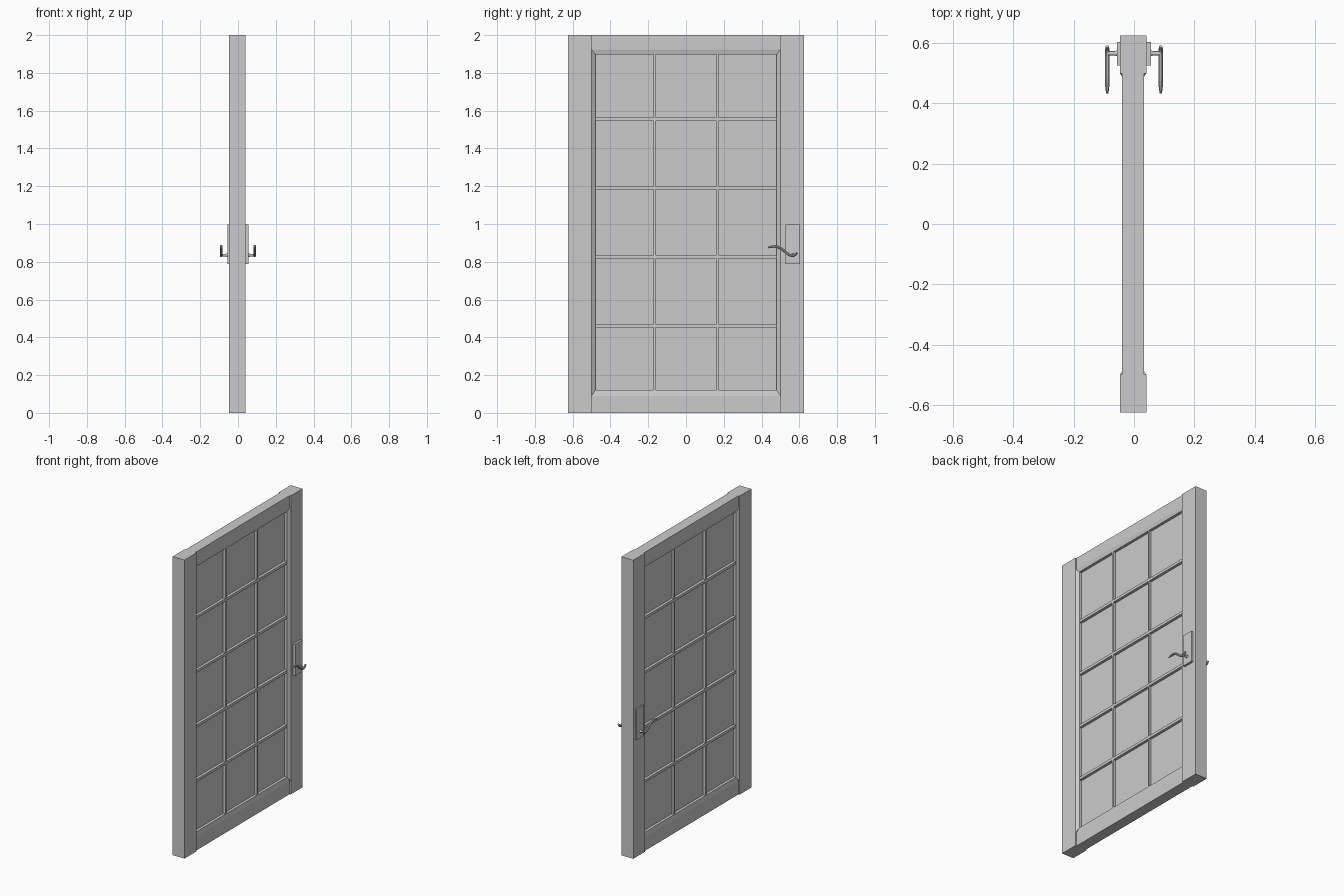
import bpy, bmesh, math
from mathutils import Vector

if "Cube" in bpy.data.objects:
    bpy.data.objects.remove(bpy.data.objects["Cube"])

CX = -0.003          # centre plane of the door leaf
STILE, RAIL, BAR, PANE = 0.044, 0.036, 0.03, 0.012   # half thicknesses
Y_IN = 0.48
Z_LO, Z_HI = 0.12, 1.898


def hull(name, pts):
    """Convex solid around a few points."""
    bm = bmesh.new()
    for p in pts:
        bm.verts.new(p)
    bmesh.ops.convex_hull(bm, input=bm.verts)
    bmesh.ops.dissolve_limit(bm, angle_limit=0.001, verts=bm.verts, edges=bm.edges)
    bmesh.ops.recalc_face_normals(bm, faces=bm.faces)
    me = bpy.data.meshes.new(name)
    bm.to_mesh(me)
    bm.free()
    ob = bpy.data.objects.new(name, me)
    bpy.context.collection.objects.link(ob)
    return ob


def box(name, x0, x1, y0, y1, z0, z1):
    return hull(name, [(x, y, z) for x in (x0, x1) for y in (y0, y1) for z in (z0, z1)])


def slab(name, half, y0, y1, z0, z1):
    return box(name, CX - half, CX + half, y0, y1, z0, z1)


def bead(name, outer, inner, h_out, h_in):
    """Sloping moulding between an outer edge and an inner edge, on both faces."""
    pts = []
    for s in (-1, 1):
        pts += [(CX + s * h_out, *p) for p in outer] + [(CX + s * h_in, *p) for p in inner]
    hull(name, pts)


# Frame: stiles and rails
for s, side in ((-1, "hinge"), (1, "lock")):
    slab(side + "_stile", STILE, *sorted((s * 0.5, s * 0.625)), 0, 2)
    bead(side + "_side_moulding", [(s * 0.5, 0.09), (s * 0.5, 1.923)],
         [(s * Y_IN, Z_LO), (s * Y_IN, Z_HI)], STILE, BAR)
slab("bottom_rail", RAIL, -0.5, 0.5, 0, 0.09)
slab("top_rail", RAIL, -0.5, 0.5, 1.923, 2)
for name, zo, zi in (("bottom_moulding", 0.09, Z_LO), ("top_moulding", 1.923, Z_HI)):
    bead(name, [(-0.5, zo), (0.5, zo)], [(-Y_IN, zi), (Y_IN, zi)], RAIL, BAR)

# Recessed pane sheet and the bars dividing it
slab("glass_pane", PANE, -0.485, 0.485, 0.11, 1.905)
for y in (-0.1665, 0.1665):
    slab("vertical_bar", BAR, y - 0.0055, y + 0.0055, Z_LO, Z_HI)
for z in (0.4615, 0.8265, 1.192, 1.5555):
    slab("horizontal_bar", BAR, -Y_IN, Y_IN, z - 0.009, z + 0.009)

# Lever path (y, z, radius factor)
PATH = [(0.589, 0.85, 0.75), (0.575, 0.836, 1), (0.555, 0.834, 1), (0.53, 0.849, 1),
        (0.505, 0.869, 1), (0.48, 0.88, 1), (0.455, 0.88, 0.9), (0.434, 0.875, 0.55)]


def lever(name, x):
    cu = bpy.data.curves.new(name, 'CURVE')
    cu.dimensions = '3D'
    cu.bevel_depth = 0.0075
    cu.bevel_resolution = 3
    cu.resolution_u = 5
    cu.use_fill_caps = True
    sp = cu.splines.new('BEZIER')
    sp.bezier_points.add(len(PATH) - 1)
    for bp, (y, z, r) in zip(sp.bezier_points, PATH):
        bp.co = Vector((x, y, z))
        bp.handle_left_type = bp.handle_right_type = 'AUTO'
        bp.radius = r
    ob = bpy.data.objects.new(name, cu)
    bpy.context.collection.objects.link(ob)
    bpy.ops.object.select_all(action='DESELECT')
    ob.select_set(True)
    bpy.context.view_layer.objects.active = ob
    bpy.ops.object.convert(target='MESH')
    bpy.ops.object.shade_smooth_by_angle()


# Handle set on both faces
for s, side in ((-1, "left"), (1, "right")):
    box(side + "_lock_plate", *sorted((s * 0.03, s * 0.056)), 0.526, 0.603, 0.788, 0.998)
    for part, x0, x1, r0, r1 in (("spindle_collar", 0.055, 0.064, 0.010, 0.007),
                                 ("spindle", 0.06, 0.09, 0.007, 0.007)):
        bpy.ops.mesh.primitive_cone_add(vertices=16, radius1=r0, radius2=r1, depth=x1 - x0,
                                        location=(s * (x0 + x1) / 2, 0.566, 0.835),
                                        rotation=(0, s * math.pi / 2, 0))
        bpy.context.object.name = side + "_" + part
        bpy.ops.object.shade_smooth_by_angle()
    lever(side + "_lever", s * 0.0887)
